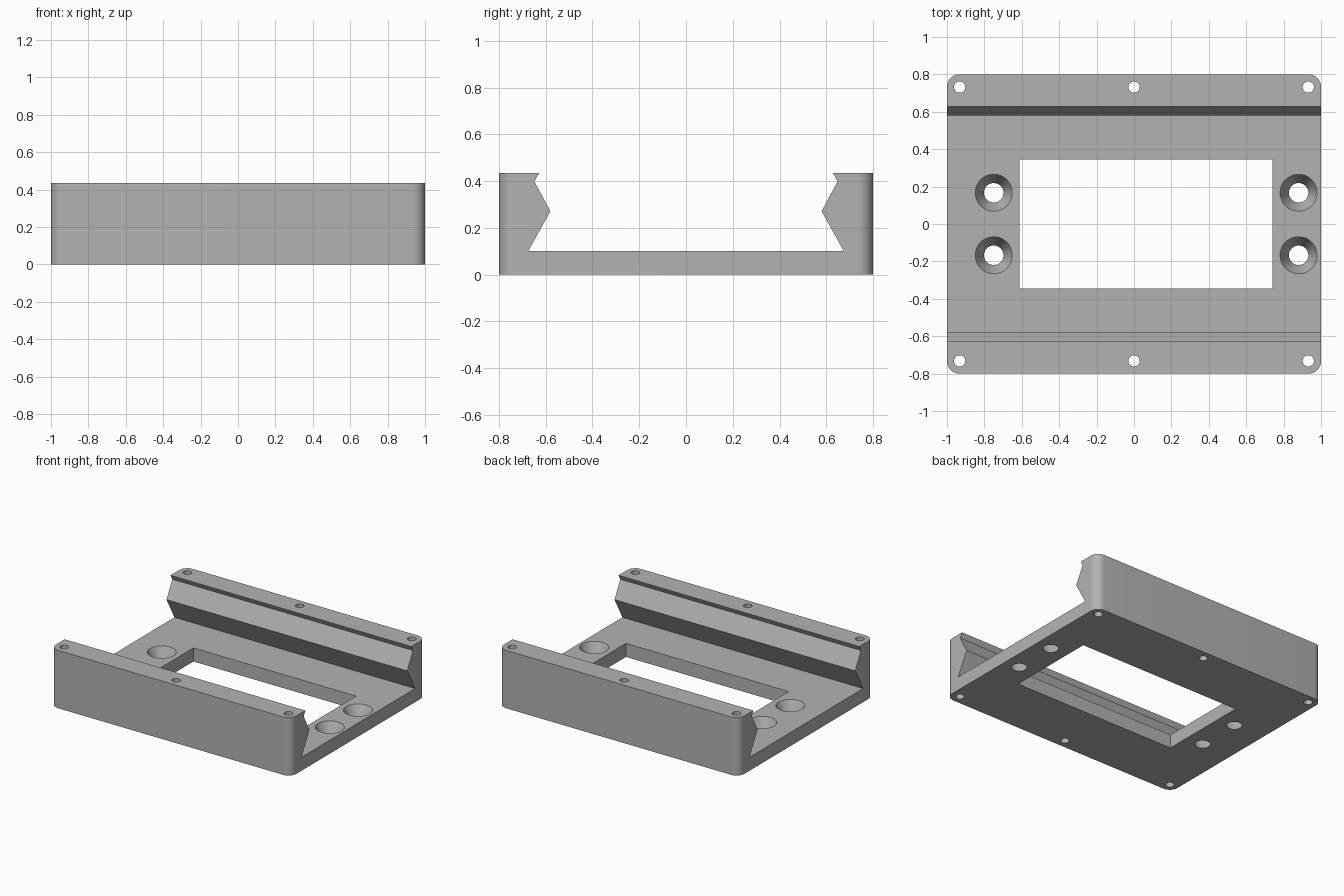
import bpy, bmesh
from math import radians
from mathutils import Matrix

cube = bpy.data.objects.get("Cube")
if cube:
    bpy.data.objects.remove(cube, do_unlink=True)

HALF_X, HALF_Y, HEIGHT, FLOOR = 1.0, 0.8, 0.435, 0.102
CORNER = 0.066
EXTRA = 0.02  # cutter overshoot

grey = bpy.data.materials.new("plain_grey")
grey.use_nodes = True
grey.diffuse_color = (0.45, 0.45, 0.45, 1)
grey.node_tree.nodes["Principled BSDF"].inputs["Base Color"].default_value = grey.diffuse_color


def make_object(name, bm):
    bmesh.ops.recalc_face_normals(bm, faces=bm.faces[:])
    mesh = bpy.data.meshes.new(name)
    bm.to_mesh(mesh)
    bm.free()
    mesh.materials.append(grey)
    obj = bpy.data.objects.new(name, mesh)
    bpy.context.collection.objects.link(obj)
    return obj


def add_cone(bm, x, y, z0, z1, r0, r1):
    place = Matrix.Translation((x, y, (z0 + z1) / 2))
    bmesh.ops.create_cone(bm, cap_ends=True, segments=48, radius1=r0,
                          radius2=r1, depth=z1 - z0, matrix=place)


# Channel body: half of the dovetail section, mirrored and extruded along x
half = [(HALF_Y, 0), (HALF_Y, HEIGHT), (0.629, HEIGHT), (0.648, 0.398),
        (0.58, 0.271), (0.674, FLOOR)]
section = half + [(-y, z) for y, z in reversed(half)]
bm = bmesh.new()
end = bm.faces.new([bm.verts.new((-HALF_X, y, z)) for y, z in section])
swept = bmesh.ops.extrude_face_region(bm, geom=[end], use_keep_orig=True)
moved = [v for v in swept["geom"] if isinstance(v, bmesh.types.BMVert)]
bmesh.ops.translate(bm, verts=moved, vec=(2 * HALF_X, 0, 0))
bmesh.ops.recalc_face_normals(bm, faces=bm.faces[:])

# Rounded outer corners
corners = [e for e in bm.edges
           if all(abs(v.co.y) > HALF_Y - 0.001 for v in e.verts)
           and abs(e.verts[0].co.z - e.verts[1].co.z) > 0.1]
bmesh.ops.bevel(bm, geom=corners, offset=CORNER, segments=10, profile=0.5,
                affect='EDGES')
body = make_object("channel_bracket", bm)

# Cutters: rectangular window, rail screw holes, countersunk floor holes
bm = bmesh.new()
window = Matrix.Translation((0.064, 0, FLOOR / 2)) @ Matrix.Diagonal((1.352, 0.69, 0.2, 1))
bmesh.ops.create_cube(bm, size=1, matrix=window)
for side in (-1, 1):
    for x in (-0.932, 0, 0.932):
        add_cone(bm, x, side * 0.732, -EXTRA, HEIGHT + EXTRA, 0.03, 0.03)
    for x in (-0.75, 0.88):
        flare = (0.099 - 0.052) / FLOOR * EXTRA
        add_cone(bm, x, side * 0.167, -EXTRA, FLOOR + EXTRA,
                 0.052 - flare, 0.099 + flare)
cutter = make_object("opening_cutter", bm)
cutter.hide_render = True

# Cut the openings and finish the shading
cut = body.modifiers.new("openings", 'BOOLEAN')
cut.operation = 'DIFFERENCE'
cut.solver = 'EXACT'
cut.object = cutter
bpy.ops.object.select_all(action='DESELECT')
bpy.context.view_layer.objects.active = body
body.select_set(True)
bpy.ops.object.modifier_apply(modifier=cut.name)
bpy.data.objects.remove(cutter, do_unlink=True)
bpy.ops.object.shade_smooth_by_angle(angle=radians(25))
